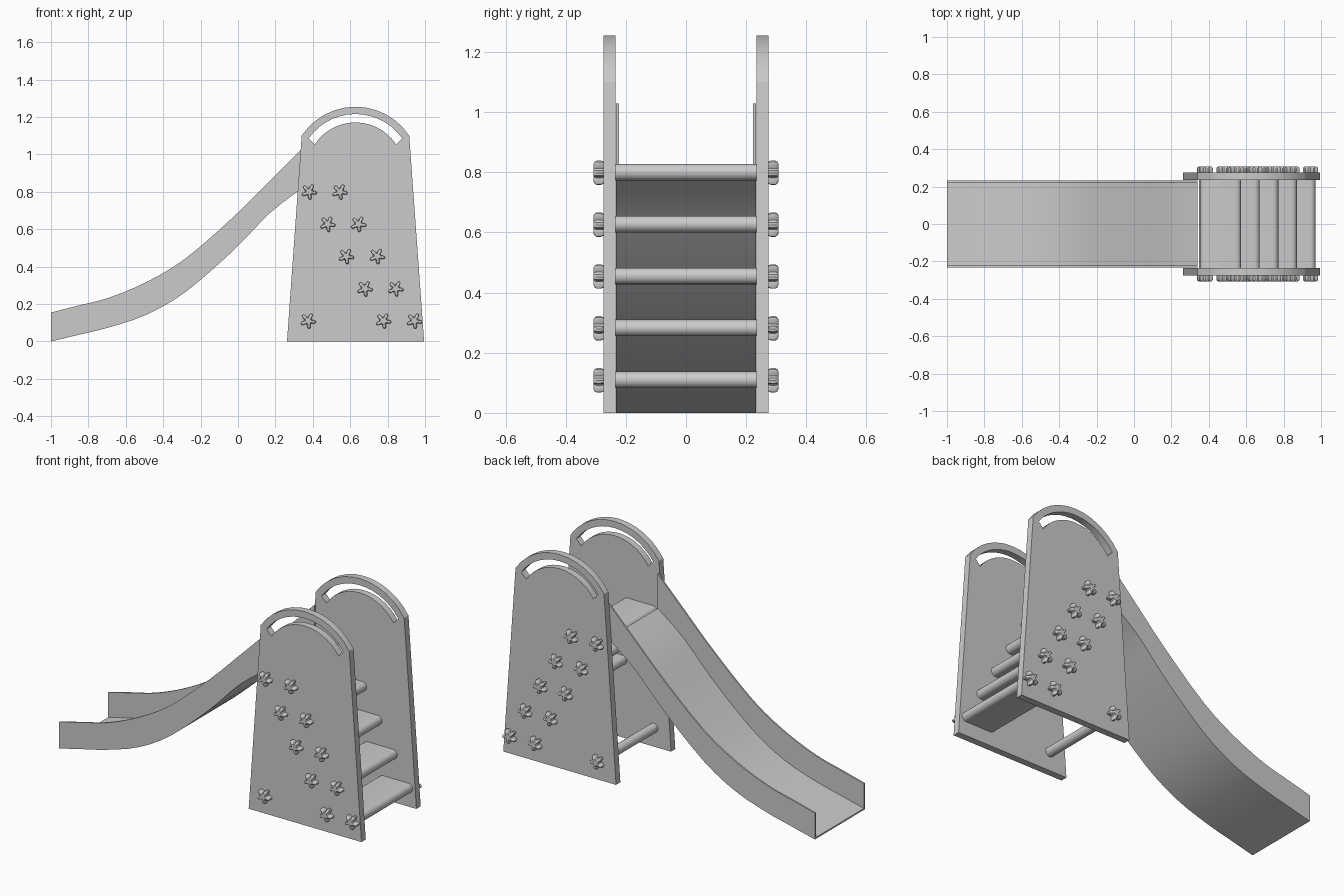
import bpy, bmesh
from math import radians, cos, sin, pi

cube = bpy.data.objects.get("Cube")
if cube:
    bpy.data.objects.remove(cube, do_unlink=True)

grey = bpy.data.materials.new("plain_grey")
grey.use_nodes = True
grey.diffuse_color = (0.6, 0.6, 0.6, 1)
grey.node_tree.nodes["Principled BSDF"].inputs["Base Color"].default_value = (0.6, 0.6, 0.6, 1)


def arc(cx, cz, r, start, end, n):
    angles = [radians(start + (end - start) * i / n) for i in range(n + 1)]
    return [(cx + r * cos(a), cz + r * sin(a)) for a in angles]


def add_object(name, mesh, angle=30):
    obj = bpy.data.objects.new(name, mesh)
    bpy.context.collection.objects.link(obj)
    mesh.materials.clear()
    mesh.materials.append(grey)
    bpy.ops.object.select_all(action="DESELECT")
    obj.select_set(True)
    bpy.context.view_layer.objects.active = obj
    bpy.ops.object.shade_smooth_by_angle(angle=radians(angle))
    return obj


def loft(name, rings, angle=30):
    """Skin closed rings of equal length and cap both ends."""
    bm = bmesh.new()
    loops = [[bm.verts.new(p) for p in ring] for ring in rings]
    for a, b in zip(loops, loops[1:]):
        for i in range(len(a)):
            j = (i + 1) % len(a)
            bm.faces.new((a[i], a[j], b[j], b[i]))
    bm.faces.new(loops[0])
    bm.faces.new(loops[-1])
    bmesh.ops.recalc_face_normals(bm, faces=bm.faces)
    mesh = bpy.data.meshes.new(name)
    bm.to_mesh(mesh)
    bm.free()
    return add_object(name, mesh, angle)


def prism(name, outline, y0, y1):
    return loft(name, [[(x, y, z) for x, z in outline] for y in (y0, y1)])


def plate_with_hole(name, outlines, y, thickness):
    curve = bpy.data.curves.new(name + "_outline", "CURVE")
    curve.dimensions = "2D"
    curve.fill_mode = "BOTH"
    curve.extrude = thickness / 2
    for outline in outlines:
        spline = curve.splines.new("POLY")
        spline.points.add(len(outline) - 1)
        for point, (x, z) in zip(spline.points, outline):
            point.co = (x, z, 0, 1)
        spline.use_cyclic_u = True
    temp = bpy.data.objects.new(name + "_outline", curve)
    bpy.context.collection.objects.link(temp)
    bpy.context.view_layer.update()
    graph = bpy.context.evaluated_depsgraph_get()
    mesh = bpy.data.meshes.new_from_object(temp.evaluated_get(graph))
    bpy.data.objects.remove(temp, do_unlink=True)
    obj = add_object(name, mesh, 20)
    obj.rotation_euler.x = pi / 2
    obj.location.y = y


# Side panels with an arched grip slot
CX, CZ = 0.628, 0.911
panel = [(0.262, 0), (0.995, 0)] + arc(CX, CZ, 0.344, 33.3, 146.7, 12)
slot = arc(CX, CZ, 0.305, 35, 145, 14) + arc(CX, CZ, 0.26, 147, 33, 14)
for side, sign in (("right", -1), ("left", 1)):
    plate_with_hole(side + "_panel", [panel, slot], sign * 0.255, 0.04)


# Star shaped bolt heads
def star_knob(name, x, z, sign):
    profile = []
    for lobe in range(5):
        mid = -10 + 72 * lobe
        for offset, r in ((-25, 0.022), (-14, 0.036), (-6, 0.042),
                          (6, 0.042), (14, 0.036), (25, 0.022)):
            a = radians(mid + offset)
            profile.append((r * cos(a), r * sin(a)))
    rings = []
    for y, s in ((0.272, 0.9), (0.283, 1), (0.297, 1), (0.304, 0.9), (0.308, 0.7)):
        rings.append([(x + u * s, sign * y, z + v * s) for u, v in profile])
    loft(name, rings, 40)


# Steps with round edges, each bolted through both panels
R = 0.0275
bolts = []
for i in range(5):
    front, back, z = 0.943 - 0.0995 * i, 0.778 - 0.0995 * i, 0.11 + 0.1725 * i
    outline = arc(front, z, R, -90, 90, 10) + arc(back, z, R, 90, 270, 10)
    prism(f"step_{i + 1}", outline, -0.235, 0.235)
    bolts += [(front, z), (back, z)]

# Round cross bar below the slide
prism("cross_bar", arc(0.375, 0.11, R, 0, 345, 23), -0.235, 0.235)
bolts.append((0.375, 0.11))

for i, (x, z) in enumerate(bolts):
    for side, sign in (("right", -1), ("left", 1)):
        star_knob(f"{side}_star_bolt_{i + 1}", x, z, sign)

# Slide trough: stations of x, underside height, wall top height
stations = [(-1, 0, 0.155), (-0.85, 0.036, 0.193), (-0.69, 0.075, 0.234),
            (-0.485, 0.145, 0.32), (-0.276, 0.268, 0.447),
            (-0.018, 0.493, 0.672), (0.17, 0.686, 0.858), (0.34, 0.817, 1.028)]


def smooth_path(points, steps):
    result = []
    for i in range(len(points) - 1):
        p0, p1 = points[max(i - 1, 0)], points[i]
        p2, p3 = points[i + 1], points[min(i + 2, len(points) - 1)]
        for k in range(steps):
            t = k / steps
            result.append([0.5 * (2 * b + (c - a) * t + (2 * a - 5 * b + 4 * c - d) * t ** 2
                                  + (3 * b - a - 3 * c + d) * t ** 3)
                           for a, b, c, d in zip(p0, p1, p2, p3)])
    return result + [points[-1]]


W, T = 0.232, 0.009
rings = []
for x, low, high in smooth_path(stations, 3):
    bed = low + T
    rings.append([(x, y, z) for y, z in (
        (-W, low), (W, low), (W, high), (W - T, high),
        (W - T, bed), (T - W, bed), (T - W, high), (-W, high))])
loft("slide", rings)
